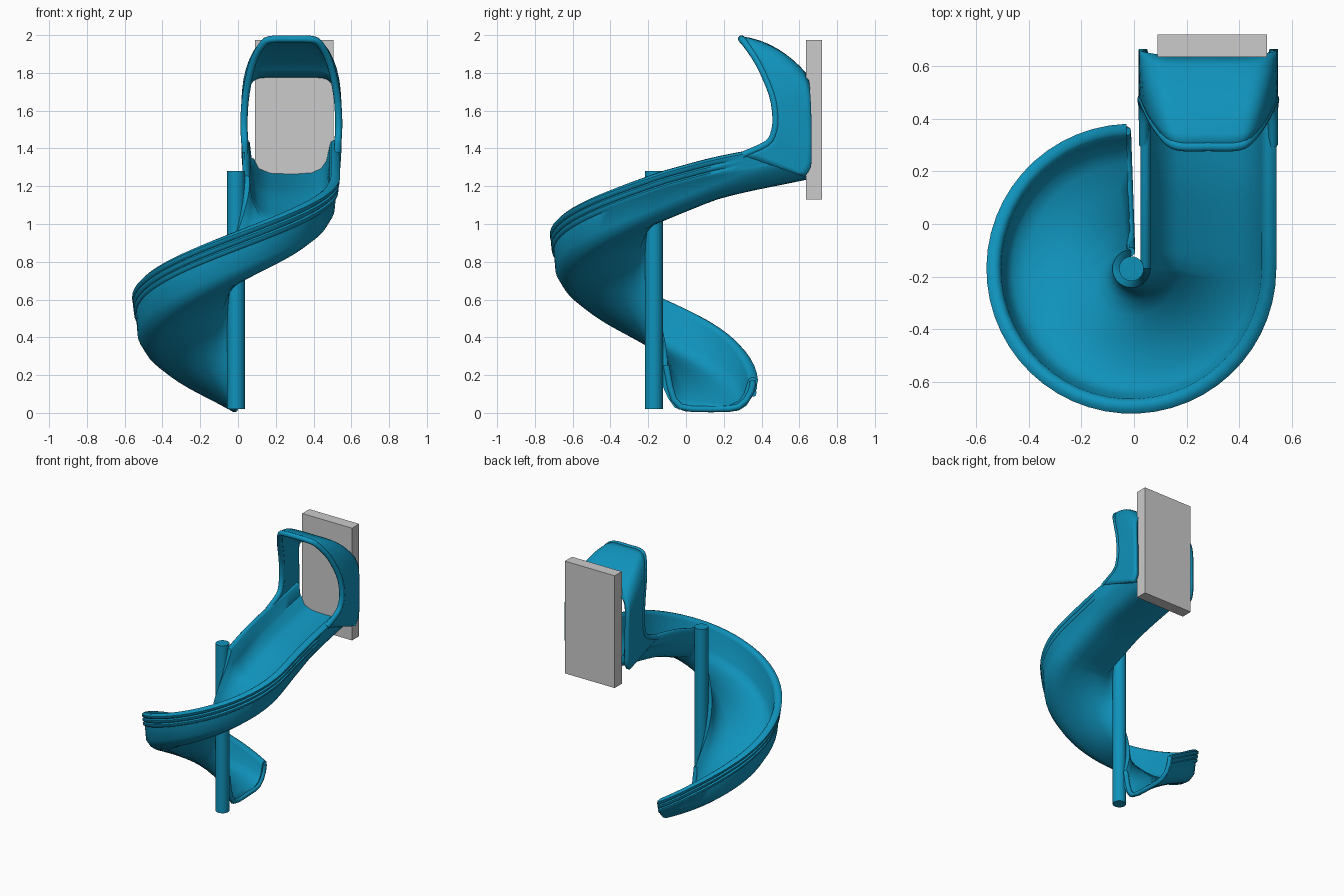
import bpy, bmesh, math
from mathutils import Vector

if "Cube" in bpy.data.objects:
    bpy.data.objects.remove(bpy.data.objects["Cube"])

blue = bpy.data.materials.new("blue_plastic")
blue.diffuse_color = (0.005, 0.29, 0.5, 1)
blue.use_nodes = True
blue.node_tree.nodes["Principled BSDF"].inputs["Base Color"].default_value = blue.diffuse_color
AX, AY = -0.01, -0.17          # spiral axis
MID = 0.2825                   # centre line of the entry


def make(name, verts, faces, mat=None, angle=50):
    me = bpy.data.meshes.new(name)
    me.from_pydata([tuple(v) for v in verts], [], faces)
    bm = bmesh.new()
    bm.from_mesh(me)
    bmesh.ops.recalc_face_normals(bm, faces=bm.faces)
    bm.to_mesh(me)
    bm.free()
    ob = bpy.data.objects.new(name, me)
    bpy.context.collection.objects.link(ob)
    if mat:
        me.materials.append(mat)
    bpy.context.view_layer.objects.active = ob
    ob.select_set(True)
    bpy.ops.object.shade_smooth_by_angle(angle=math.radians(angle))
    ob.select_set(False)
    return ob


def spline(keys, t):
    """Smooth interpolation through (t, value...) keys."""
    i = max(k for k in range(len(keys) - 1) if keys[k][0] <= t + 1e-9)
    p = [keys[max(0, min(len(keys) - 1, i + d))] for d in (-1, 0, 1, 2)]
    h = p[2][0] - p[1][0]
    u = (t - p[1][0]) / h
    out = []
    for c in range(1, len(keys[0])):
        m1 = (p[2][c] - p[0][c]) / (p[2][0] - p[0][0]) * h
        m2 = (p[3][c] - p[1][c]) / (p[3][0] - p[1][0]) * h
        out.append((2*u**3 - 3*u**2 + 1) * p[1][c] + (u**3 - 2*u**2 + u) * m1
                   + (3*u**2 - 2*u**3) * p[2][c] + (u**3 - u**2) * m2)
    return out


def tube(name, pts, r):
    cu = bpy.data.curves.new(name, 'CURVE')
    cu.dimensions = '3D'
    cu.bevel_depth = r
    cu.bevel_resolution = 3
    cu.use_fill_caps = True
    sp = cu.splines.new('POLY')
    sp.points.add(len(pts) - 1)
    for p, q in zip(sp.points, pts):
        p.co = (*q, 1)
    cu.materials.append(blue)
    ob = bpy.data.objects.new(name, cu)
    bpy.context.collection.objects.link(ob)


# Chute: one closed cross-section swept down a straight and around the pole
# distance along path, underside height, outer wall height, inner wall height
KEYS = [(0, 1.235, .21, .21), (.44, 1.14, .225, .225), (.64, 1.065, .25, .25),
        (.81, .995, .27, .26), (1.6, .68, .285, .27), (2.4, .335, .295, .27),
        (2.8, .165, .27, .27), (3.19, 0.003, .185, .27)]
STRAIGHT, END = .81, 3.19


def section(H, Hi, a):
    inner = [(.035, Hi - .01), (.045, Hi), (.06, Hi), (.072, Hi - .012), (.082, Hi * .55),
             (.095, .11), (.12, .06), (.18, .035), (.3, .03), (.4, .037), (.45, .06),
             (.478, .1), (.495, H - .03), (.503, H - .008), (.518, H), (.537, H - .003)]
    ridge = []
    for k in range(3):
        b = H - .015 - .032 * k
        ridge += [(.551 - .004 * k, b), (.549 - .004 * k, b - .016),
                  (.549 - .004 * k - .011 * a, b - .024)]
    outer = [(.522, .085), (.49, .035), (.45, .01), (.4, .002), (.3, 0), (.17, .004),
             (.11, .025), (.075, .075), (.05, .13), (.036, Hi * .65)]
    return inner + ridge + outer


def place(s, r, z):
    if s <= STRAIGHT:
        return Vector((AX + r, .64 - s, z))
    a = -math.radians(268) * (s - STRAIGHT) / (END - STRAIGHT)
    return Vector((AX + r * math.cos(a), AY + r * math.sin(a), z))


stations = [STRAIGHT * i / 12 for i in range(12)]
stations += [STRAIGHT + (END - STRAIGHT) * i / 40 for i in range(41)]
verts, faces = [], []
for s in stations:
    z, H, Hi = spline(KEYS, s)
    prof = section(H, Hi, max(0, min(1, (s - .36) / .12)))
    n = len(prof)
    verts += [place(s, r, z + h) for r, h in prof]
for i in range(len(stations) - 1):
    for j in range(n):
        k = (j + 1) % n
        faces.append((i*n + j, i*n + k, i*n + n + k, i*n + n + j))
faces += [tuple(range(n)), tuple(range(len(verts) - n, len(verts)))]
make("spiral_chute", verts, faces, blue)

# Rounded lip around the exit
z, H, Hi = spline(KEYS, END)
lip = [(.065, .25), (.085, .14), (.105, .07), (.14, .03), (.2, .018), (.3, .017), (.4, .019),
       (.45, .03), (.49, .065), (.515, .11), (.524, .15), (.522, .168)]
tube("exit_lip", [place(END, r, z + h) for r, h in lip], .017)

# Hood: front edge to back edge, half described and mirrored
# parameter, then half width, y, z for the front edge and the back edge
HALF = [(0, .245, .30, 1.365, .24, .63, 1.25), (1, .246, .43, 1.425, .245, .66, 1.30),
        (2, .25, .468, 1.49, .25, .665, 1.38), (3, .25, .475, 1.57, .25, .665, 1.5),
        (4, .24, .455, 1.69, .25, .66, 1.65), (5, .205, .385, 1.85, .235, .65, 1.725),
        (6, .15, .315, 1.955, .19, .635, 1.775), (7, .10, .295, 1.978, .11, .63, 1.785),
        (8, 0, .295, 1.98, 0, .63, 1.785)]
half = [spline(HALF, i / 3) for i in range(25)]
arch = half + [[-h[0], h[1], h[2], -h[3], h[4], h[5]] for h in half[-2::-1]]
N = 8
verts, faces = [], []
for wf, yf, zf, wb, yb, zb in arch:
    top = max(0, min(1, (zf - 1.6) / .35))
    for k in range(N + 1):
        t = k / N
        b = 4 * t * (1 - t)
        verts.append((MID + wf + (wb - wf) * t + math.copysign(.012, wf) * b * top * (abs(wf) > .05),
                      yf + (yb - yf) * t + .012 * b * top,
                      zf + (zb - zf) * t + .035 * b * top))
for i in range(len(arch) - 1):
    for k in range(N):
        a = i * (N + 1) + k
        faces.append((a, a + 1, a + N + 2, a + N + 1))
hood = make("entry_hood", verts, faces, blue)
m = hood.modifiers.new("thickness", 'SOLIDIFY')
m.thickness = .028
m.offset = 0
tube("hood_rim", [(MID + a[0], a[1], a[2]) for a in arch], .019)


# Centre pole
bm = bmesh.new()
bmesh.ops.create_cone(bm, cap_ends=True, segments=24, radius1=.047, radius2=.047, depth=1.26)
bmesh.ops.translate(bm, verts=bm.verts, vec=(AX, AY, .65))
make("centre_pole", [v.co.copy() for v in bm.verts],
     [[v.index for v in f.verts] for f in bm.faces], blue)
bm.free()

# Grey mounting panel behind the entry
bpy.ops.mesh.primitive_cube_add(size=1, location=(.2975, .6775, 1.5525))
panel = bpy.context.object
panel.name = "mounting_panel"
panel.scale = (.415, .085, .845)
